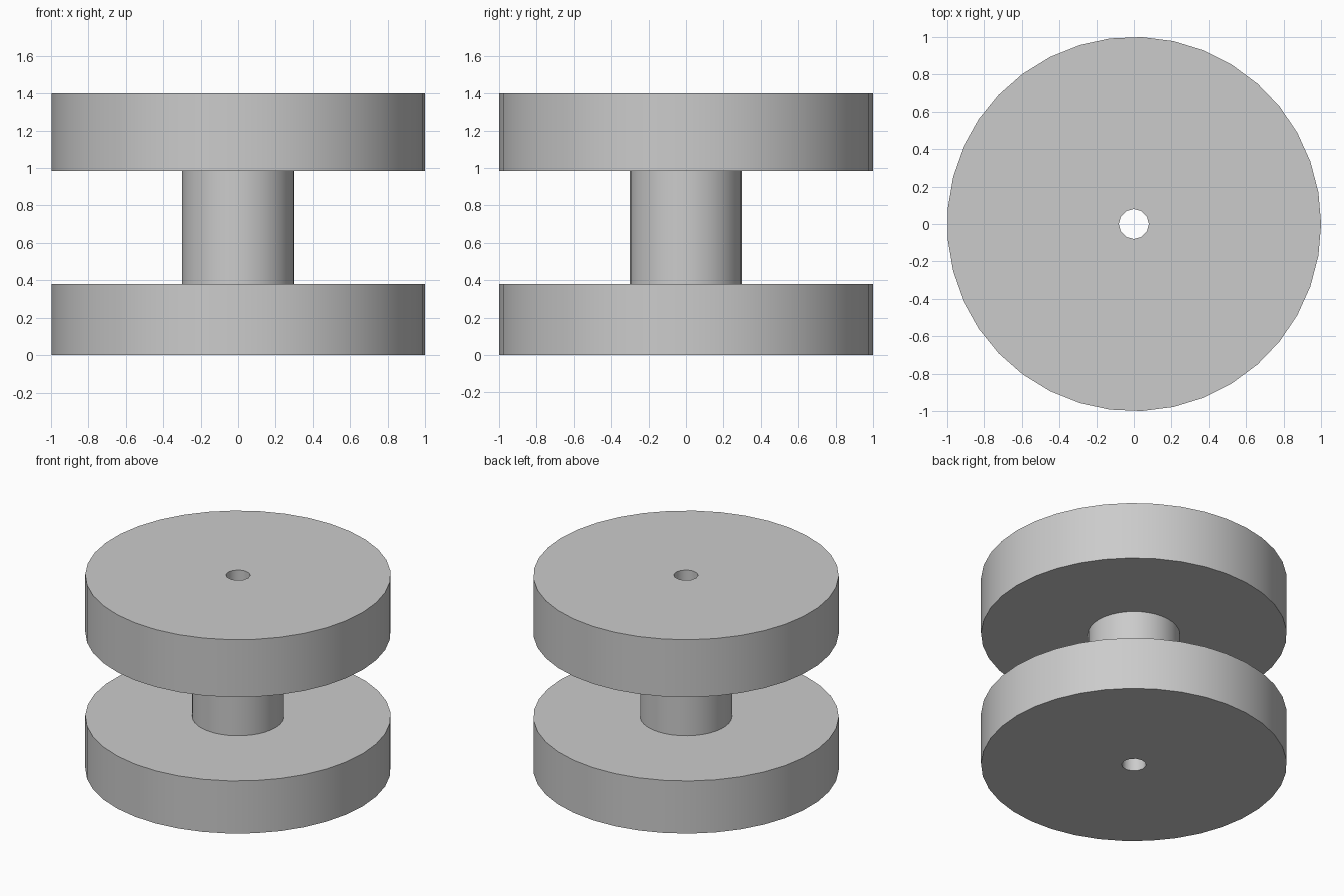
import bpy
import bmesh
import math

cube = bpy.data.objects.get("Cube")
if cube:
    bpy.data.objects.remove(cube, do_unlink=True)

SIDES = 37
BORE_SIDES = 12
WHEEL_R, HUB_R, BORE_R = 1.0, 0.3, 0.08
LOWER_TOP, UPPER_BASE, TOP = 0.38, 0.985, 1.4

grey = bpy.data.materials.new("plain_grey")
grey.use_nodes = True
colour = (0.6, 0.6, 0.6, 1)
grey.diffuse_color = colour
grey.node_tree.nodes["Principled BSDF"].inputs["Base Color"].default_value = colour


def ring(bm, radius, z, sides):
    """A closed loop of vertices around the axle."""
    return [bm.verts.new((radius * math.cos(math.tau * i / sides),
                          radius * math.sin(math.tau * i / sides), z))
            for i in range(sides)]


def bridge(bm, low, high):
    """Quads joining two loops of equal length."""
    n = len(low)
    for i in range(n):
        j = (i + 1) % n
        bm.faces.new((low[i], low[j], high[j], high[i]))


def finish(name, bm):
    bmesh.ops.recalc_face_normals(bm, faces=bm.faces)
    mesh = bpy.data.meshes.new(name)
    bm.to_mesh(mesh)
    bm.free()
    mesh.materials.append(grey)
    obj = bpy.data.objects.new(name, mesh)
    bpy.context.collection.objects.link(obj)
    return obj


# Twin wheels and hub, turned from one stepped profile
profile = [(WHEEL_R, 0), (WHEEL_R, LOWER_TOP), (HUB_R, LOWER_TOP),
           (HUB_R, UPPER_BASE), (WHEEL_R, UPPER_BASE), (WHEEL_R, TOP)]
bm = bmesh.new()
rings = [ring(bm, r, z, SIDES) for r, z in profile]
for low, high in zip(rings, rings[1:]):
    bridge(bm, low, high)
bm.faces.new(rings[0])
bm.faces.new(rings[-1])
spool = finish("twin_wheel_spool", bm)

# Axle bore through the whole spool
bm = bmesh.new()
ends = [ring(bm, BORE_R, z, BORE_SIDES) for z in (-0.1, TOP + 0.1)]
bridge(bm, *ends)
for end in ends:
    bm.faces.new(end)
cutter = finish("axle_bore_cutter", bm)

bpy.ops.object.select_all(action="DESELECT")
spool.select_set(True)
bpy.context.view_layer.objects.active = spool
cut = spool.modifiers.new("axle_bore", "BOOLEAN")
cut.operation = "DIFFERENCE"
cut.solver = "EXACT"
cut.object = cutter
bpy.ops.object.modifier_apply(modifier=cut.name)
bpy.data.objects.remove(cutter, do_unlink=True)

# Smooth walls with crisp rims
bpy.ops.object.shade_smooth_by_angle(angle=math.radians(35))
